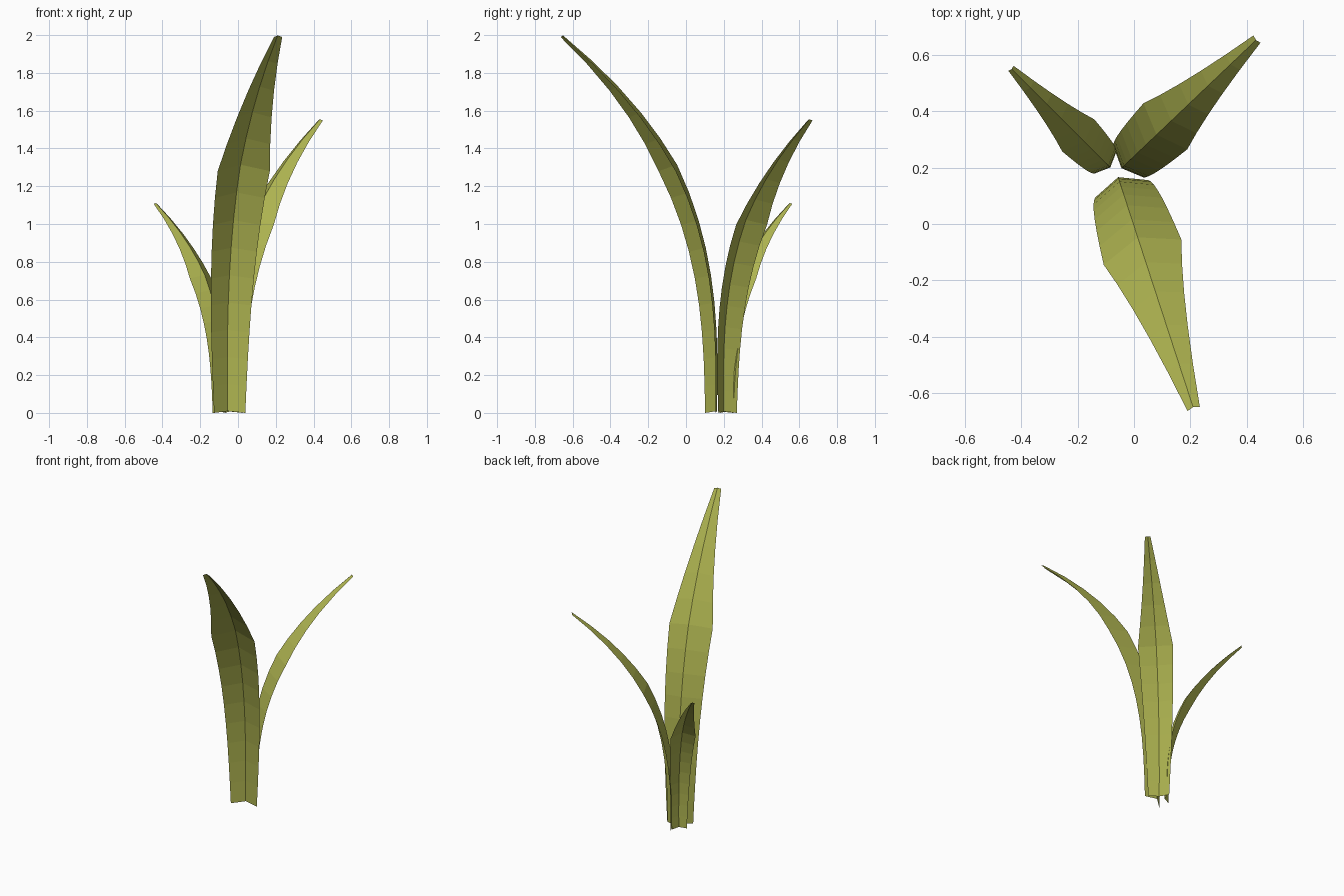
import bpy, bmesh
from mathutils import Vector

if "Cube" in bpy.data.objects:
    bpy.data.objects.remove(bpy.data.objects["Cube"])

mat = bpy.data.materials.new("leaf_green")
mat.diffuse_color = (0.42, 0.45, 0.08, 1)
mat.use_nodes = True
mat.node_tree.nodes["Principled BSDF"].inputs["Base Color"].default_value = mat.diffuse_color

ROWS = 14


def half_width(z):
    # widens slowly to z = 1.28, then tapers to a blunt tip
    if z < 1.28:
        return 0.087 + (0.145 - 0.087) * z / 1.28
    return 0.145 + (0.023 - 0.145) * (z - 1.28) / (1.99 - 1.28)


def leaf(name, base, tip, scale):
    """Arching blade, creased along a raised midrib, leaning from base to tip."""
    base, tip = Vector(base), Vector(tip)
    reach = (tip - base).length
    out = (tip - base).normalized()
    side = Vector((-out.y, out.x, 0))
    levels = [1.28 * i / 9 for i in range(10)] + [1.28 + 0.71 * i / 5 for i in range(1, 6)]
    bm = bmesh.new()
    rows = []
    for z in levels:
        t = z / 1.99
        centre = base + out * reach * t ** 2.8
        centre.z = z * scale
        # upper-side normal of the arch, for the crease offset
        slope = 2.8 * reach * t ** 1.8 / (1.99 * scale)
        normal = (Vector((0, 0, slope + 0.25 * (1 - t))) - out).normalized()
        w = half_width(z) * scale
        rows.append([bm.verts.new(p) for p in (
            centre - side * w, centre + normal * w * 0.45, centre + side * w)])
    for a, b in zip(rows, rows[1:]):
        for i in range(2):
            bm.faces.new((a[i], b[i], b[i + 1], a[i + 1]))
    me = bpy.data.meshes.new(name)
    bm.to_mesh(me)
    bm.free()
    me.materials.append(mat)
    ob = bpy.data.objects.new(name, me)
    bpy.context.collection.objects.link(ob)


# three copies of the blade at different sizes and headings
leaf("tall_leaf", (-0.044, 0.128, 0), (0.212, -0.657, 0), 1.0)
leaf("middle_leaf", (-0.022, 0.22, 0), (0.437, 0.657, 0), 0.778)
leaf("short_leaf", (-0.1, 0.217, 0), (-0.437, 0.553, 0), 0.556)
